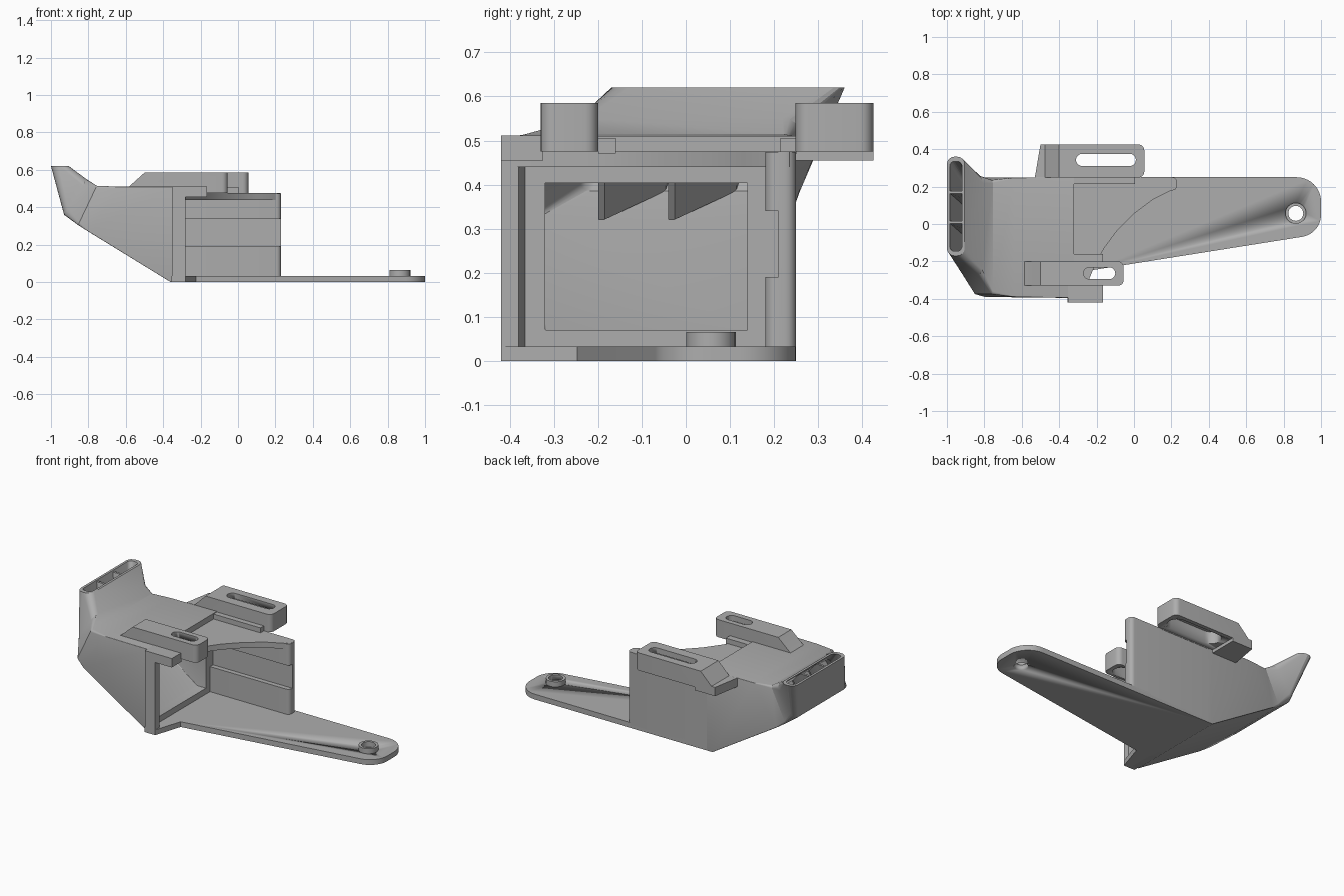
import bpy, bmesh
from math import sin, cos, pi, radians
from mathutils import Vector

if "Cube" in bpy.data.objects:
    bpy.data.objects.remove(bpy.data.objects["Cube"])

grey = bpy.data.materials.new("plain grey")
grey.use_nodes = True
colour = (0.42, 0.42, 0.42, 1)
grey.diffuse_color = colour
grey.node_tree.nodes["Principled BSDF"].inputs["Base Color"].default_value = colour


def finish(name, bm, angle=25):
    bmesh.ops.recalc_face_normals(bm, faces=bm.faces)
    mesh = bpy.data.meshes.new(name)
    bm.to_mesh(mesh)
    bm.free()
    mesh.materials.append(grey)
    obj = bpy.data.objects.new(name, mesh)
    bpy.context.collection.objects.link(obj)
    bpy.ops.object.select_all(action='DESELECT')
    obj.select_set(True)
    bpy.context.view_layer.objects.active = obj
    bpy.ops.object.shade_smooth_by_angle(angle=radians(angle))
    return obj


def prism(name, points, axis, low, high, rounded=None, radius=0.03):
    """Extrude a flat outline along an axis; round the edges chosen by a rule."""
    place = {'x': lambda p, d: (d, p[0], p[1]),
             'y': lambda p, d: (p[0], d, p[1]),
             'z': lambda p, d: (p[0], p[1], d)}[axis]
    bm = bmesh.new()
    face = bm.faces.new([bm.verts.new(place(p, low)) for p in points])
    new = bmesh.ops.extrude_face_region(bm, geom=[face])["geom"]
    move = Vector(place((0, 0), high - low))
    bmesh.ops.translate(bm, vec=move, verts=[v for v in new if isinstance(v, bmesh.types.BMVert)])
    if rounded:
        edges = [e for e in bm.edges
                 if abs(e.verts[0].co.z - e.verts[1].co.z) > 0.01
                 and (e.verts[0].co - e.verts[1].co).xy.length < 1e-4
                 and all(rounded(v.co) for v in e.verts)]
        bmesh.ops.bevel(bm, geom=edges, offset=radius, segments=5, profile=0.5, affect='EDGES')
    return finish(name, bm)


def box(name, x0, x1, y0, y1, z0, z1):
    return prism(name, [(x0, y0), (x1, y0), (x1, y1), (x0, y1)], 'z', z0, z1)


def arc(cx, cy, r, start, end, steps=10):
    return [(cx + r * cos(radians(start + (end - start) * i / steps)),
             cy + r * sin(radians(start + (end - start) * i / steps))) for i in range(steps + 1)]


def slot(x0, x1, y0, y1):
    r, mid = (y1 - y0) / 2, (y0 + y1) / 2
    return arc(x1 - r, mid, r, -90, 90) + arc(x0 + r, mid, r, 90, 270)


def cut(target, cutter):
    cutter.hide_render = True
    mod = target.modifiers.new("cut", 'BOOLEAN')
    mod.operation = 'DIFFERENCE'
    mod.solver = 'EXACT'
    mod.object = cutter
    bpy.ops.object.select_all(action='DESELECT')
    target.select_set(True)
    bpy.context.view_layer.objects.active = target
    bpy.ops.object.modifier_apply(modifier=mod.name)
    bpy.data.objects.remove(cutter)


def ring(bm, bottom, top, y0, y1, r):
    """Rounded rectangle spanning y and a slanted bottom-to-top line."""
    low, high = Vector((bottom[0], 0, bottom[1])), Vector((top[0], 0, top[1]))
    height = (high - low).length
    up = (high - low) / height
    pts = (arc(y1 - r, r, r, -90, 0, 4) + arc(y1 - r, height - r, r, 0, 90, 4)
           + arc(y0 + r, height - r, r, 90, 180, 4) + arc(y0 + r, r, r, 180, 270, 4))
    return [bm.verts.new(low + up * v + Vector((0, y, 0))) for y, v in pts]


def loft(name, rows, closed):
    bm = bmesh.new()
    rings = [ring(bm, *row) for row in rows]
    n = len(rings[0])
    pairs = list(zip(rings, rings[1:]))
    if closed:
        pairs.append((rings[-1], rings[0]))
    else:
        bm.faces.new(rings[0])
        bm.faces.new(rings[-1])
    for a, b in pairs:
        for i in range(n):
            j = (i + 1) % n
            bm.faces.new((a[i], a[j], b[j], b[i]))
    return finish(name, bm)


# Hollow duct: outside from mouth to nozzle tip, then back along the inside
loft("duct", [
    ((-0.32, 0), (-0.32, 0.51), -0.395, 0.25, 0.002),
    ((-0.36, 0), (-0.34, 0.51), -0.395, 0.25, 0.002),
    ((-0.80, 0.27), (-0.64, 0.51), -0.39, 0.248, 0.004),
    ((-0.855, 0.305), (-0.755, 0.515), -0.375, 0.235, 0.015),
    ((-0.93, 0.36), (-0.81, 0.55), -0.27, 0.26, 0.04),
    ((-1.0, 0.62), (-0.905, 0.62), -0.17, 0.36, 0.04),
    ((-0.985, 0.62), (-0.92, 0.62), -0.145, 0.335, 0.025),
    ((-0.91, 0.385), (-0.825, 0.525), -0.24, 0.23, 0.025),
    ((-0.82, 0.32), (-0.70, 0.47), -0.35, 0.20, 0.01),
    ((-0.38, 0.07), (-0.38, 0.404), -0.32, 0.14, 0.002),
    ((-0.32, 0.07), (-0.32, 0.404), -0.32, 0.14, 0.002)], True)

# Slanted vanes dividing the nozzle into three outlets
for label, y in (("front", 0.01), ("back", 0.17)):
    loft(label + "_nozzle_vane", [
        ((-0.80, 0.32), (-0.70, 0.46), y - 0.21, y - 0.195, 0.002),
        ((-0.915, 0.385), (-0.82, 0.525), y - 0.07, y - 0.055, 0.002),
        ((-0.987, 0.612), (-0.915, 0.612), y - 0.007, y + 0.007, 0.002)], False)

# Base plate with a rounded tongue and a raised mounting hole
base = prism("base_plate", [(-0.355, -0.42), (-0.28, -0.42), (-0.225, -0.247)]
             + arc(0.88, 0.05, 0.12, -82, 0) + arc(0.87, 0.12, 0.13, 0, 90)
             + [(-0.355, 0.25)], 'z', 0, 0.033)
boss = prism("mounting_boss", arc(0.865, 0.057, 0.056, 0, 345, 23), 'z', 0.03, 0.065)
for part in (base, boss):
    cut(part, prism("hole_cutter", arc(0.865, 0.057, 0.04, 0, 345, 23), 'z', -0.1, 0.2))

# Back wall with a wide groove along its inner side
prism("back_wall", [(0.18, 0.02), (0.18, 0.19), (0.21, 0.19), (0.21, 0.34), (0.18, 0.34),
                    (0.18, 0.474), (0.25, 0.474), (0.25, 0.02)], 'x', -0.33, 0.23,
      lambda c: c.x > 0.22 and (c.y > 0.24 or c.y < 0.19), 0.025)

# Top panel with a sweeping curved edge
prism("top_panel", [(-0.33, 0.249), (0.21, 0.249), (0.228, 0.235), (0.228, 0.21), (0.2, 0.18),
                    (0.1, 0.13), (0.0, 0.055), (-0.09, -0.035), (-0.16, -0.13), (-0.2, -0.2),
                    (-0.28, -0.39), (-0.33, -0.39)], 'z', 0.44, 0.475)

# Front column and top bar framing the mouth
prism("front_column", [(-0.352, -0.42), (-0.28, -0.42), (-0.28, -0.38), (-0.32, -0.365),
                       (-0.352, -0.365)], 'z', 0, 0.48)
box("front_top_bar", -0.352, -0.165, -0.42, -0.325, 0.455, 0.511)
box("front_rail", -0.33, -0.165, -0.2, -0.16, 0.47, 0.506)
box("back_rail", -0.33, 0.005, 0.215, 0.252, 0.47, 0.506)

# Slotted mounting lugs with ramped ends and hollowed undersides
front_lug = prism("front_lug", [(-0.6, 0.5), (-0.28, 0.475), (-0.055, 0.475), (-0.055, 0.585),
                                (-0.5, 0.585), (-0.58, 0.513)], 'y', -0.33, -0.2,
                  lambda c: c.x > -0.06)
cut(front_lug, prism("slot_cutter", slot(-0.27, -0.1, -0.295, -0.232), 'z', 0.4, 0.7))
cut(front_lug, prism("pocket_cutter", slot(-0.29, -0.08, -0.312, -0.217), 'z', 0.4, 0.55))

back_lug = prism("back_lug", [(-0.5, 0.475), (0.055, 0.475), (0.055, 0.585), (-0.4, 0.585),
                              (-0.475, 0.51), (-0.5, 0.51)], 'y', 0.249, 0.425,
                 lambda c: c.x > 0.05)
cut(back_lug, prism("slot_cutter", slot(-0.31, 0.01, 0.31, 0.375), 'z', 0.4, 0.7))
cut(back_lug, prism("pocket_cutter", slot(-0.33, 0.03, 0.285, 0.4), 'z', 0.4, 0.55))
prism("back_lug_foot", [(-0.53, 0.249), (-0.36, 0.249), (-0.36, 0.425), (-0.5, 0.425)],
      'z', 0.455, 0.51)
